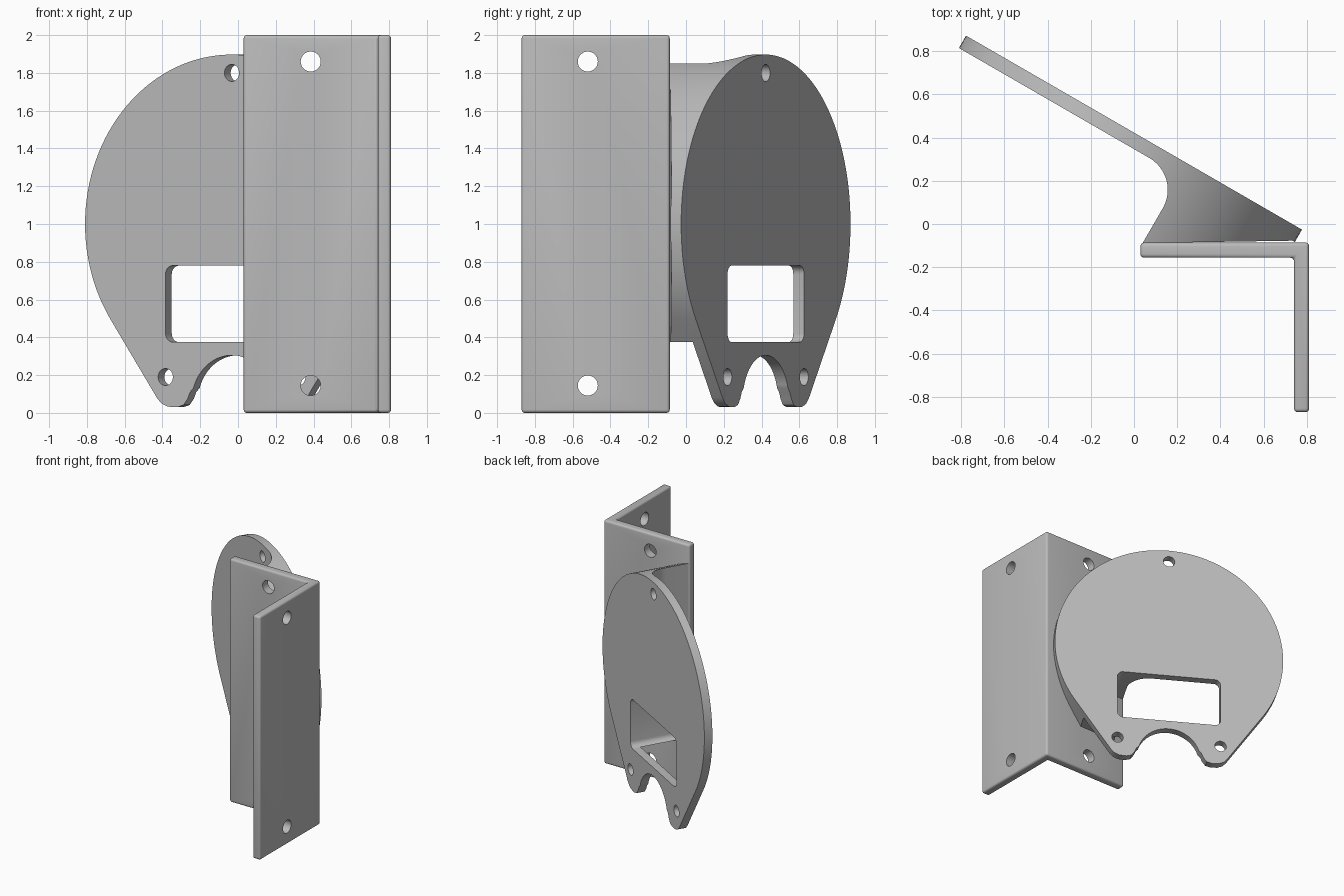
import bpy, bmesh
from math import radians, cos, sin
from mathutils import Matrix

if "Cube" in bpy.data.objects:
    bpy.data.objects.remove(bpy.data.objects["Cube"], do_unlink=True)

grey = bpy.data.materials.new("plain_grey")
grey.use_nodes = True
colour = (0.5, 0.5, 0.5, 1)
grey.diffuse_color = colour
grey.node_tree.nodes["Principled BSDF"].inputs["Base Color"].default_value = colour

# Slanted frame: x along the plate, y out of its back face
SLANT = Matrix.Translation((0, 0.4225, 0)) @ Matrix.Rotation(radians(-30), 4, "Z")
THICK = 0.066


def arc(cx, cy, r, start, end, steps):
    angles = [radians(start + (end - start) * i / steps) for i in range(steps + 1)]
    return [(cx + r * cos(a), cy + r * sin(a)) for a in angles]


def prism(name, points, low, high, axis, frame=Matrix()):
    """Extrude a 2D outline from low to high along the given axis."""
    place = {"x": lambda p, h: (h, p[0], p[1]),
             "y": lambda p, h: (p[0], h, p[1]),
             "z": lambda p, h: (p[0], p[1], h)}[axis]
    bm = bmesh.new()
    face = bm.faces.new([bm.verts.new(place(p, low)) for p in points])
    top = bmesh.ops.extrude_face_region(bm, geom=[face])["geom"]
    shift = place((0, 0), high - low)
    bmesh.ops.translate(bm, vec=shift, verts=[v for v in top if isinstance(v, bmesh.types.BMVert)])
    bmesh.ops.recalc_face_normals(bm, faces=bm.faces)
    bm.transform(frame)
    mesh = bpy.data.meshes.new(name)
    bm.to_mesh(mesh)
    bm.free()
    mesh.materials.append(grey)
    obj = bpy.data.objects.new(name, mesh)
    bpy.context.collection.objects.link(obj)
    return obj


def activate(obj):
    bpy.ops.object.select_all(action="DESELECT")
    obj.select_set(True)
    bpy.context.view_layer.objects.active = obj


def combine(obj, cutter, operation="DIFFERENCE"):
    activate(obj)
    mod = obj.modifiers.new("cut", "BOOLEAN")
    mod.operation, mod.object, mod.solver = operation, cutter, "EXACT"
    bpy.ops.object.modifier_apply(modifier=mod.name)
    bpy.data.objects.remove(cutter, do_unlink=True)


def smooth(obj):
    activate(obj)
    bpy.ops.object.shade_smooth_by_angle(angle=radians(30))


def hole(obj, u, z, r, low, high, axis, frame=Matrix()):
    combine(obj, prism("hole_cutter", arc(u, z, r, 0, 350, 35), low, high, axis, frame))


def window_cutter(low):
    w, bottom, top, r = 0.405, 0.375, 0.78, 0.045
    points = (arc(w - r, top - r, r, 0, 90, 6) + arc(r - w, top - r, r, 90, 180, 6)
              + arc(r - w, bottom + r, r, 180, 270, 6) + arc(w - r, bottom + r, r, 270, 360, 6))
    return prism("window_cutter", points, low, 0.1, "y", SLANT)


# Angle bracket with rounded edges and a pair of holes in each leg
left, right, front, back, t = 0.03, 0.81, -0.87, -0.086, 0.07
bracket = prism("angle_bracket", [(left, back), (right, back), (right, front), (right - t, front),
                                  (right - t, back - t), (left, back - t)], 0, 2, "z")
activate(bracket)
bevel = bracket.modifiers.new("round", "BEVEL")
bevel.width, bevel.segments = 0.017, 4
bpy.ops.object.modifier_apply(modifier=bevel.name)
for z in (0.145, 1.86):
    hole(bracket, 0.385, z, 0.053, -0.3, 0.1, "y")
    hole(bracket, -0.52, z, 0.053, 0.6, 1, "x")
smooth(bracket)

# Outline of the round plate: disc, tangent sides, two rounded feet and a notch
half = arc(0, 1, 0.897, 90, -34.3, 44)
half += [(0.458, 0.08), (0.43, 0.05), (0.39, 0.033), (0.335, 0.03), (0.295, 0.042),
         (0.27, 0.075), (0.255, 0.11)]
half += arc(0, 0.06, 0.245, 17, 90, 16)
outline = half + [(-u, z) for u, z in reversed(half[1:-1])]

# Slanted mounting plate
plate = prism("mounting_plate", outline, -THICK, 0, "y", SLANT)
combine(plate, window_cutter(-0.2))
for u, z in ((0, 1.8), (-0.405, 0.19), (0.405, 0.19)):
    hole(plate, u, z, 0.045, -0.2, 0.1, "y", SLANT)
smooth(plate)

# Support web joining the plate to the bracket, with a fillet against the plate
wall, r = 0.29, 0.17


def bracket_depth(u):
    return (back - 0.002 - 0.4225 + 0.5 * u) / 0.866


plan = [(1, bracket_depth(1)), (1, -THICK)]
plan += arc(wall - r, -THICK - r, r, 90, 0, 14) + [(wall, bracket_depth(wall))]
# The far corner would cross the bracket plane beyond the plate edge
plan[0:2] = [(0.885, -THICK)]
support = prism("support_web", plan, 0.376, 2.2, "z", SLANT)
combine(support, prism("outline_cutter", outline, -0.8, 0.1, "y", SLANT), "INTERSECT")
combine(support, window_cutter(-0.7))
smooth(support)
